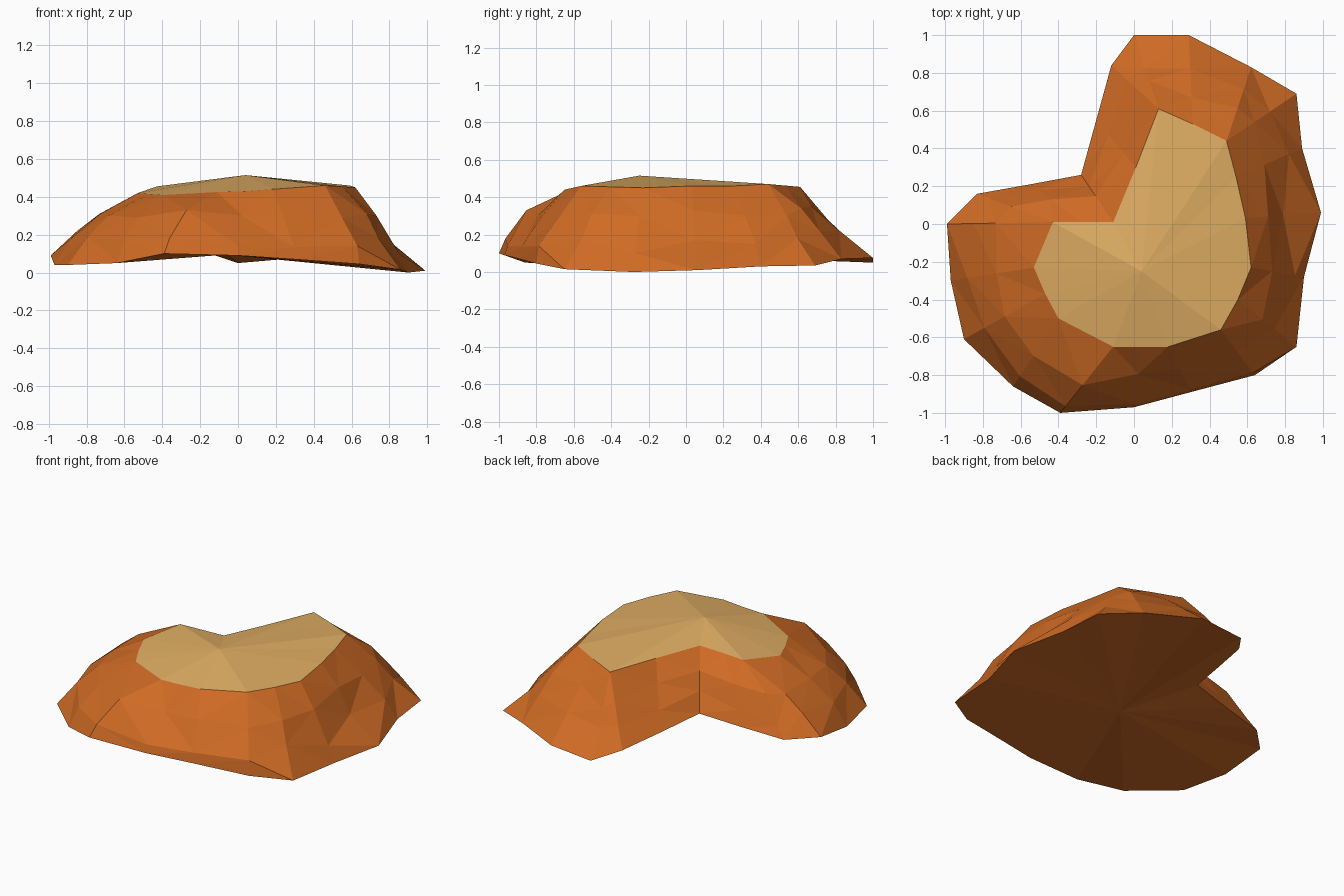
import bpy, bmesh
from mathutils import Vector

# Foot outline of the rock, counter-clockwise from the east tip
foot = [(.99, .06, .01), (.89, .40, .03), (.86, .69, .035), (.62, .83, .07), (.29, 1, .075),
        (0, 1, .05), (-.12, .84, .09), (-.20, .55, .12), (-.28, .26, .155), (-.55, .21, .12),
        (-.83, .16, .09), (-.99, 0, .09), (-.97, -.30, .04), (-.90, -.61, .04),
        (-.64, -.86, .05), (-.39, -1, .10), (0, -.97, .09), (.30, -.89, .07),
        (.64, -.80, .045), (.86, -.65, .015), (.90, -.28, .0)]
# Rim of the sandy top, one point for each foot point
rim = [(.59, .03, .46), (.54, .25, .46), (.49, .44, .47), (.49, .44, .47), (.31, .53, .462),
       (.13, .61, .455), (.13, .61, .455), (.01, .30, .46), (-.11, .01, .465), (-.28, .01, .46),
       (-.43, .01, .455), (-.43, .01, .455), (-.53, -.23, .42), (-.47, -.37, .415),
       (-.40, -.50, .41), (-.11, -.65, .425), (.04, -.65, .43), (.18, -.65, .44),
       (.46, -.56, .46), (.55, -.40, .455), (.62, -.23, .45)]
# Uneven cliff ledges: (distance from foot towards rim, height)
low = [(.5, .17), (.2, .15), (.38, .18), (.3, .22), (.38, .22), (.45, .19), (.32, .20),
       (.3, .22), (.25, .27), (.15, .21), (.15, .16), (.25, .22), (.2, .18), (.25, .19),
       (.15, .17), (.1, .18), (.05, .14), (.05, .135), (.05, .14), (.38, .18), (.17, .10)]
mid = [(.7, .33), (.57, .3), (.6, .3), (.55, .34), (.7, .35), (.62, .28), (.62, .32),
       (.7, .34), (.45, .375), (.4, .345), (.45, .32), (.46, .31), (.55, .31), (.5, .30),
       (.45, .29), (.42, .33), (.55, .30), (.5, .30), (.5, .29), (.58, .31), (.6, .30)]


def ledge(profile):
    points = []
    for a, b, (t, z) in zip(foot, rim, profile):
        p = Vector(a).lerp(Vector(b), t)
        points.append((p.x, p.y, z))
    return points


def material(name, color):
    m = bpy.data.materials.new(name)
    m.diffuse_color = color
    return m


bm = bmesh.new()
rings = [[bm.verts.new(p) for p in ring] for ring in (foot, ledge(low), ledge(mid), rim)]
n = len(foot)

# Cliff sides, each panel split along its more convex diagonal
centre = Vector((.1, -.1, .2))
for lower, upper in zip(rings, rings[1:]):
    for i in range(n):
        j = (i + 1) % n
        a, b, c, d = lower[i], lower[j], upper[j], upper[i]
        if (a.co - c.co).length < (b.co - d.co).length:
            tris = ((a, b, c), (a, c, d))
        else:
            tris = ((a, b, d), (b, c, d))
        for t in tris:
            bm.faces.new(t)

# Sandy top and slightly hollow underside
peak = bm.verts.new((.04, -.25, .515))
under = bm.verts.new((-.06, -.2, .095))
for i in range(n):
    j = (i + 1) % n
    bm.faces.new((rings[3][i], rings[3][j], peak)).material_index = 1
    bm.faces.new((rings[0][j], rings[0][i], under))

bmesh.ops.remove_doubles(bm, verts=bm.verts[:], dist=.001)
mesh = bpy.data.meshes.new("rock_plateau")
bm.to_mesh(mesh)
bm.free()
mesh.materials.append(material("orange_rock", (.62, .145, .018, 1)))
mesh.materials.append(material("sand", (.74, .42, .125, 1)))
rock = bpy.data.objects.new("rock_plateau", mesh)
bpy.context.collection.objects.link(rock)
